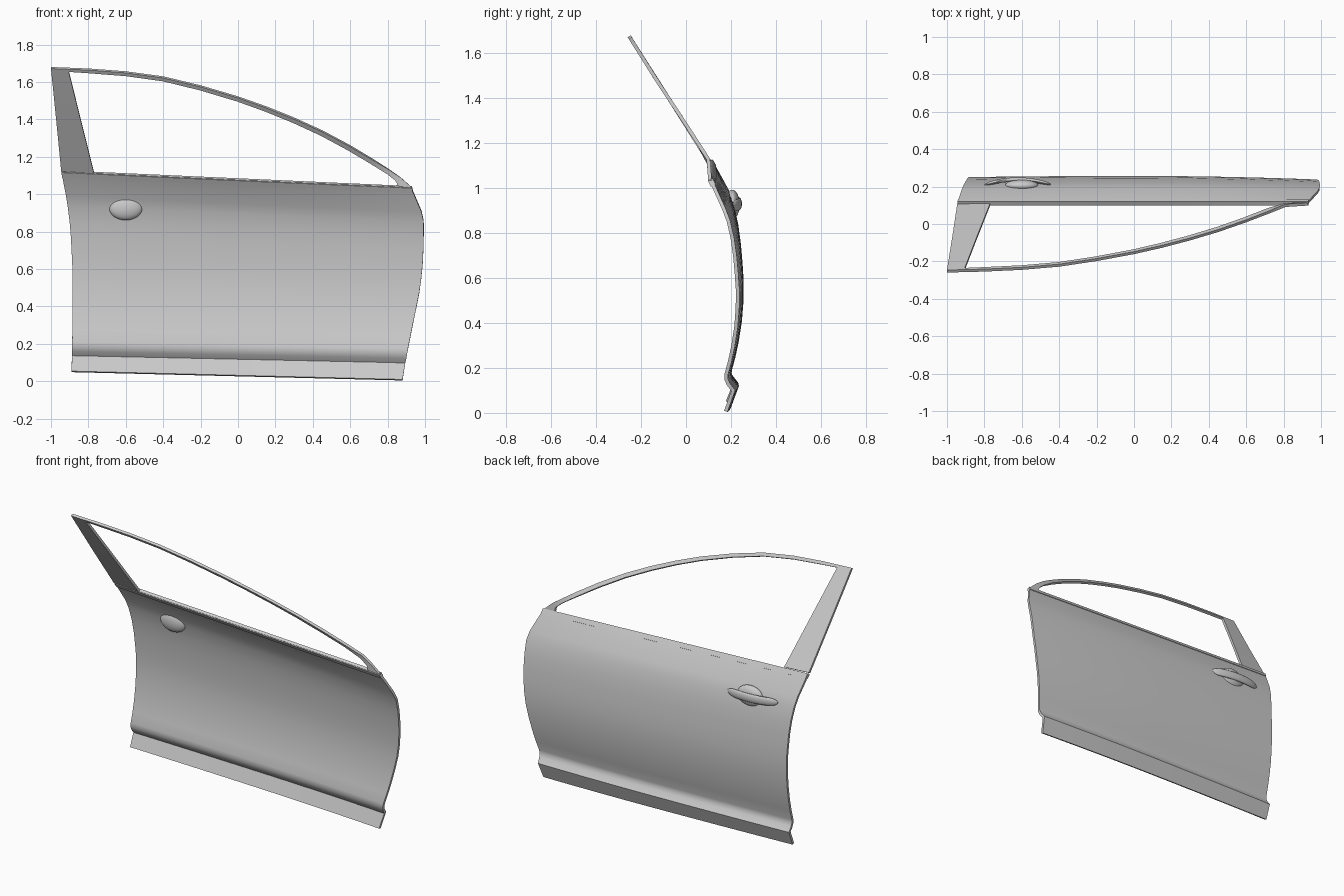
import bpy, bmesh, math
from mathutils import Vector

if "Cube" in bpy.data.objects:
    bpy.data.objects.remove(bpy.data.objects["Cube"])

# Single grey finish
GREY = (0.6, 0.6, 0.6, 1)
grey = bpy.data.materials.new("plain grey")
grey.use_nodes = True
grey.diffuse_color = GREY
grey.node_tree.nodes["Principled BSDF"].inputs["Base Color"].default_value = GREY


def interp(table, t):
    """Piecewise linear lookup in (key, value) pairs sorted by key."""
    if t <= table[0][0]:
        return table[0][1]
    for (a, u), (b, v) in zip(table, table[1:]):
        if t <= b:
            return u + (v - u) * (t - a) / (b - a)
    return table[-1][1]


def finish(obj, angle=30):
    obj.data.materials.append(grey)
    bpy.ops.object.select_all(action='DESELECT')
    obj.select_set(True)
    bpy.context.view_layer.objects.active = obj
    for mod in list(obj.modifiers):
        bpy.ops.object.modifier_apply(modifier=mod.name)
    bpy.ops.object.shade_smooth_by_angle(angle=math.radians(angle))


def sheet(name, rows, thickness):
    """Loft rows of points into a sheet facing +y, thickened inwards."""
    bm = bmesh.new()
    grid = [[bm.verts.new(p) for p in row] for row in rows]
    for a, b in zip(grid, grid[1:]):
        for j in range(len(a) - 1):
            f = bm.faces.new((a[j], a[j + 1], b[j + 1], b[j]))
            f.normal_update()
            if f.normal.y < 0:
                f.normal_flip()
    mesh = bpy.data.meshes.new(name)
    bm.to_mesh(mesh)
    bm.free()
    obj = bpy.data.objects.new(name, mesh)
    bpy.context.collection.objects.link(obj)
    mod = obj.modifiers.new("Thickness", 'SOLIDIFY')
    mod.thickness, mod.offset = thickness, -1
    mod.use_even_offset = True
    finish(obj)
    return obj


# Door skin: vertical section (height, depth) and edge outlines (height, x)
SECTION = [(.026, .2), (.12, .235), (.15, .212), (.17, .203), (.19, .204),
           (.25, .22), (.32, .235), (.41, .249), (.5, .256), (.58, .257),
           (.66, .252), (.74, .245), (.82, .234), (.9, .216), (.955, .195),
           (1.06, .131), (1.085, .115)]
REAR = [(.05, -.89), (.3, -.885), (.6, -.885), (.8, -.895), (.9, -.905),
        (1, -.92), (1.13, -.945)]
FRONT = [(.005, .88), (.1, .895), (.3, .935), (.5, .975), (.65, .99),
         (.85, .995), (.92, .98), (1.03, .93)]
SLOPE = [(.026, .025), (.165, .02), (.955, .045)]


def skin_row(h, depth, lift=0, columns=16):
    slope = interp(SLOPE, h)
    x0, x1 = interp(REAR, h + slope * .9), interp(FRONT, h - slope * .95)
    bow = min(1, (1.085 - h) / .13)
    row = []
    for i in range(columns + 1):
        x = x0 + (x1 - x0) * i / columns
        y = depth + lift - bow * x * x * (.02 if x > 0 else .008)
        row.append((x, y, h - slope * x))
    return row


sheet("door_skin", [skin_row(h, y) for h, y in SECTION], .016)

# Belt line seal along the window sill
sheet("belt_seal", [skin_row(h, y, .004) for h, y in SECTION[-2:]], .024)

# Window frame: outer and inner outline pairs, leaning inwards with height
LEAN = [(1.03, .115), (1.13, .108), (1.3, -.002), (1.49, -.127), (1.68, -.246)]
ARCH = [(-.8, 1.672), (-.6, 1.657), (-.4, 1.63), (-.2, 1.582), (0, 1.523),
        (.15, 1.47), (.3, 1.41), (.45, 1.342), (.6, 1.262), (.72, 1.19),
        (.81, 1.132)]
pairs = [((-.945, 1.13), (-.77, 1.12)), ((-.972, 1.405), (-.838, 1.391)),
         ((-1, 1.68), (-.905, 1.662))]
for i, (x, z) in enumerate(ARCH):
    t = i / (len(ARCH) - 1)
    pairs.append(((x, z), (x - .012 * t, z - .017 - .005 * t)))
pairs += [((.87, 1.09), (.84, 1.075)), ((.9, 1.063), (.85, 1.058)),
          ((.932, 1.035), (.848, 1.045))]
sheet("window_frame",
      [[(x, interp(LEAN, z), z) for x, z in pair] for pair in pairs], .016)

# Handle cup set through the skin
bpy.ops.mesh.primitive_uv_sphere_add(segments=32, ring_count=16, radius=1,
                                     location=(-.6, .205, .927))
cup = bpy.context.object
cup.name = "handle_cup"
cup.scale = (.09, .034, .066)
finish(cup, 60)

# Pull handle: oval section swept along a shallow arch with rounded ends
bm = bmesh.new()
rings, STEPS, SIDES = [], 20, 14
for i in range(STEPS + 1):
    t = -1 + 2 * i / STEPS
    size = max(.25, (1 - abs(t) ** 6) ** .5)
    centre = Vector((-.62 + .178 * t, .238 - .028 * t * t, .93 - .008 * t))
    ring = []
    for k in range(SIDES):
        a = math.tau * k / SIDES
        ring.append(bm.verts.new(centre + Vector(
            (0, .011 * size * math.cos(a), .027 * size * math.sin(a)))))
    rings.append(ring)
for a, b in zip(rings, rings[1:]):
    for k in range(SIDES):
        n = (k + 1) % SIDES
        bm.faces.new((a[k], a[n], b[n], b[k]))
bm.faces.new(rings[0])
bm.faces.new(rings[-1])
bmesh.ops.recalc_face_normals(bm, faces=bm.faces)
mesh = bpy.data.meshes.new("pull_handle")
bm.to_mesh(mesh)
bm.free()
handle = bpy.data.objects.new("pull_handle", mesh)
bpy.context.collection.objects.link(handle)
finish(handle, 50)
